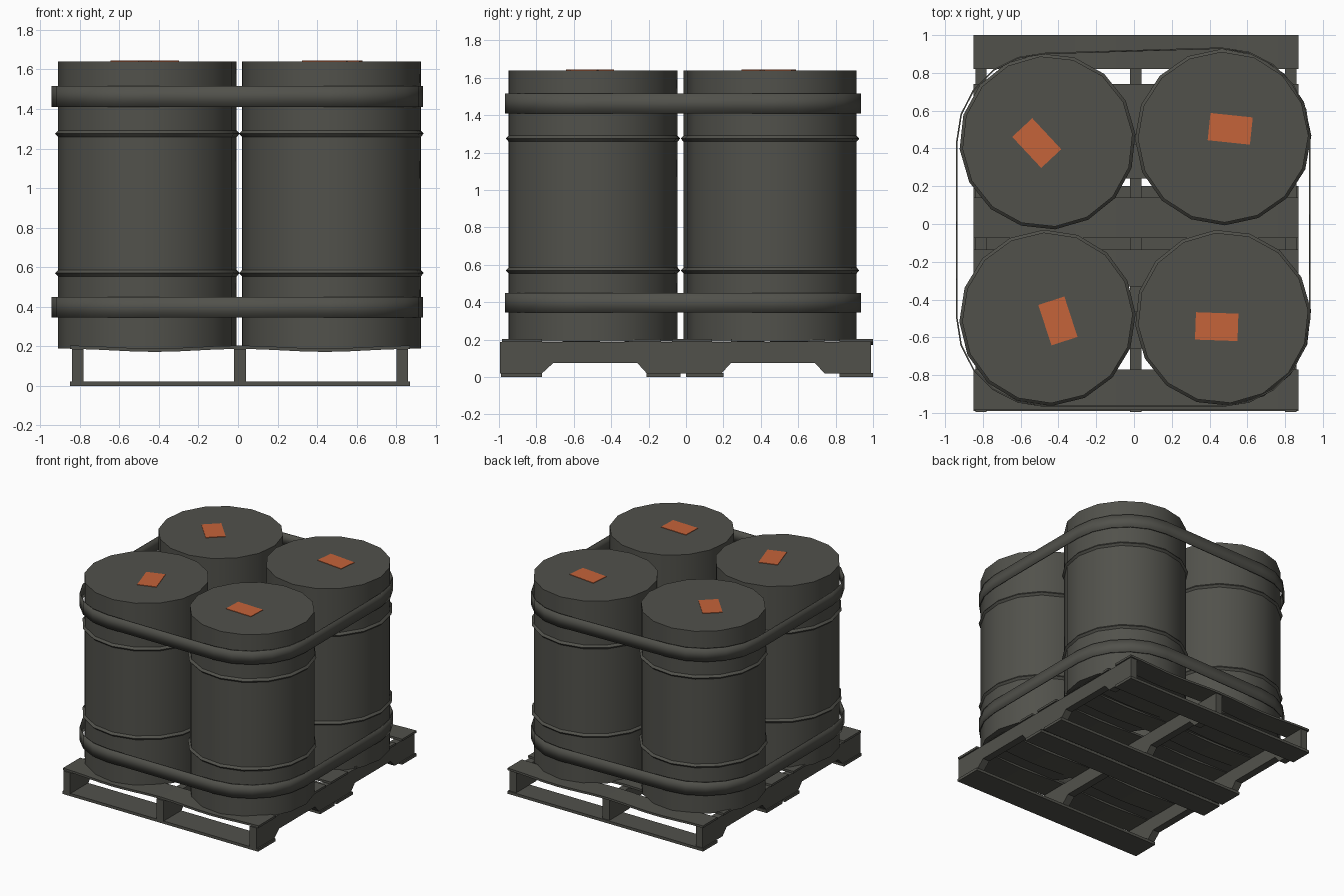
import bpy, bmesh, math
from mathutils import Matrix, Vector

cube = bpy.data.objects.get("Cube")
if cube:
    bpy.data.objects.remove(cube, do_unlink=True)


def material(name, rgb):
    m = bpy.data.materials.new(name)
    m.use_nodes = True
    m.diffuse_color = (*rgb, 1)
    m.node_tree.nodes["Principled BSDF"].inputs["Base Color"].default_value = (*rgb, 1)
    return m


GREY = material("dark olive grey", (0.083, 0.083, 0.071))
ORANGE = material("label orange", (0.56, 0.125, 0.042))


def add_object(name, bm, mat, smooth=False):
    bmesh.ops.recalc_face_normals(bm, faces=bm.faces)
    mesh = bpy.data.meshes.new(name)
    bm.to_mesh(mesh)
    bm.free()
    mesh.materials.append(mat)
    ob = bpy.data.objects.new(name, mesh)
    bpy.context.collection.objects.link(ob)
    if smooth:
        bpy.ops.object.select_all(action="DESELECT")
        ob.select_set(True)
        bpy.context.view_layer.objects.active = ob
        bpy.ops.object.shade_smooth_by_angle(angle=math.radians(30))
    return ob


def box(name, x0, x1, y0, y1, z0, z1, mat=GREY):
    bm = bmesh.new()
    bmesh.ops.create_cube(bm, size=1)
    bmesh.ops.scale(bm, vec=(x1 - x0, y1 - y0, z1 - z0), verts=bm.verts)
    bmesh.ops.translate(bm, vec=((x0 + x1) / 2, (y0 + y1) / 2, (z0 + z1) / 2), verts=bm.verts)
    return add_object(name, bm, mat)


def extruded(name, points, direction):
    """Closed outline extruded along a direction."""
    bm = bmesh.new()
    face = bm.faces.new([bm.verts.new(p) for p in points])
    moved = bmesh.ops.extrude_face_region(bm, geom=[face])["geom"]
    bmesh.ops.translate(bm, vec=direction, verts=[v for v in moved if isinstance(v, bmesh.types.BMVert)])
    return add_object(name, bm, GREY)


# Pallet stringers with two forklift notches each
NOTCHED = [(-0.995, 0.02), (-0.77, 0.02), (-0.71, 0.075), (-0.26, 0.075), (-0.21, 0.02),
           (0.19, 0.02), (0.24, 0.075), (0.69, 0.075), (0.74, 0.02), (0.99, 0.02),
           (0.99, 0.187), (-0.995, 0.187)]
for side, x in (("right", -0.84), ("middle", -0.02), ("left", 0.8)):
    extruded(side + "_stringer", [(x, y, z) for y, z in NOTCHED], (0.06, 0, 0))

# Pallet bottom boards
for i, (y0, y1) in enumerate([(-0.99, -0.77), (-0.21, -0.03), (0, 0.2), (0.82, 1)]):
    box(f"bottom_board_{i + 1}", -0.85, 0.87, y0, y1, 0, 0.022)

# Pallet deck boards, sagging a little between the stringers
DECK = [(-0.985, -0.77), (-0.66, -0.46), (-0.33, -0.135), (-0.075, 0.14),
        (0.24, 0.42), (0.45, 0.74), (0.82, 1)]
SEGMENTS = 16
for i, (y0, y1) in enumerate(DECK):
    edge = []
    for k in range(SEGMENTS + 1):
        t = k / SEGMENTS
        edge.append((-0.85 + 1.72 * t, 0.015 * math.sin(2 * math.pi * t) ** 2))
    outline = [(x, y0, 0.187 - s) for x, s in edge]
    outline += [(x, y0, 0.204 - s) for x, s in reversed(edge)]
    extruded(f"deck_board_{i + 1}", outline, (0, y1 - y0, 0))

# Barrels with two raised hoops, each turned differently, with a label on the lid
R, BASE, TOP, SIDES = 0.452, 0.19, 1.64, 16
PROFILE = [(0, BASE), (R, BASE)]
for z in (0.57, 1.275):
    PROFILE += [(R, z - 0.016), (R + 0.015, z), (R, z + 0.016)]
PROFILE += [(R, TOP), (0, TOP)]

BARRELS = {"back_right": (-0.458, 0.437, 133), "back_left": (0.472, 0.46, -6),
           "front_left": (0.472, -0.497, 178), "front_right": (-0.458, -0.497, -72)}
for name, (cx, cy, turn) in BARRELS.items():
    place = Matrix.Translation((cx, cy, 0)) @ Matrix.Rotation(math.radians(turn), 4, "Z")
    bm = bmesh.new()
    verts = [bm.verts.new((r, 0, z)) for r, z in PROFILE]
    edges = [bm.edges.new(pair) for pair in zip(verts, verts[1:])]
    bmesh.ops.spin(bm, geom=verts + edges, cent=(0, 0, 0), axis=(0, 0, 1),
                   angle=math.tau, steps=SIDES)
    bmesh.ops.remove_doubles(bm, verts=bm.verts, dist=0.0005)
    bmesh.ops.rotate(bm, matrix=Matrix.Rotation(math.radians(7), 3, "Z"), verts=bm.verts)
    bm.transform(place)
    add_object(name + "_barrel", bm, GREY, smooth=True)
    label = box(name + "_label", -0.08, 0.145, -0.025, 0.12, TOP - 0.001, TOP + 0.004, ORANGE)
    label.data.transform(place)

# Two flat straps wrapped round all four barrels
CORNERS = [(0.463, 0.463), (-0.47, 0.435), (-0.47, -0.497), (0.463, -0.497)]
STEPS = 5
for name, z0, z1 in (("lower_strap", 0.345, 0.45), ("upper_strap", 1.41, 1.515)):
    path = []
    for quarter, (cx, cy) in enumerate(CORNERS):
        for k in range(STEPS + 1):
            a = math.pi / 2 * (quarter + k / STEPS)
            path.append(Vector((cx, cy)) + 0.472 * Vector((math.cos(a), math.sin(a))))
    bm = bmesh.new()
    low = [bm.verts.new((*p, z0)) for p in path]
    high = [bm.verts.new((*p, z1)) for p in path]
    for i in range(len(path)):
        j = (i + 1) % len(path)
        bm.faces.new((low[i], low[j], high[j], high[i]))
    strap = add_object(name, bm, GREY, smooth=True)
    solid = strap.modifiers.new("thickness", "SOLIDIFY")
    solid.thickness = 0.008
    solid.offset = -1
